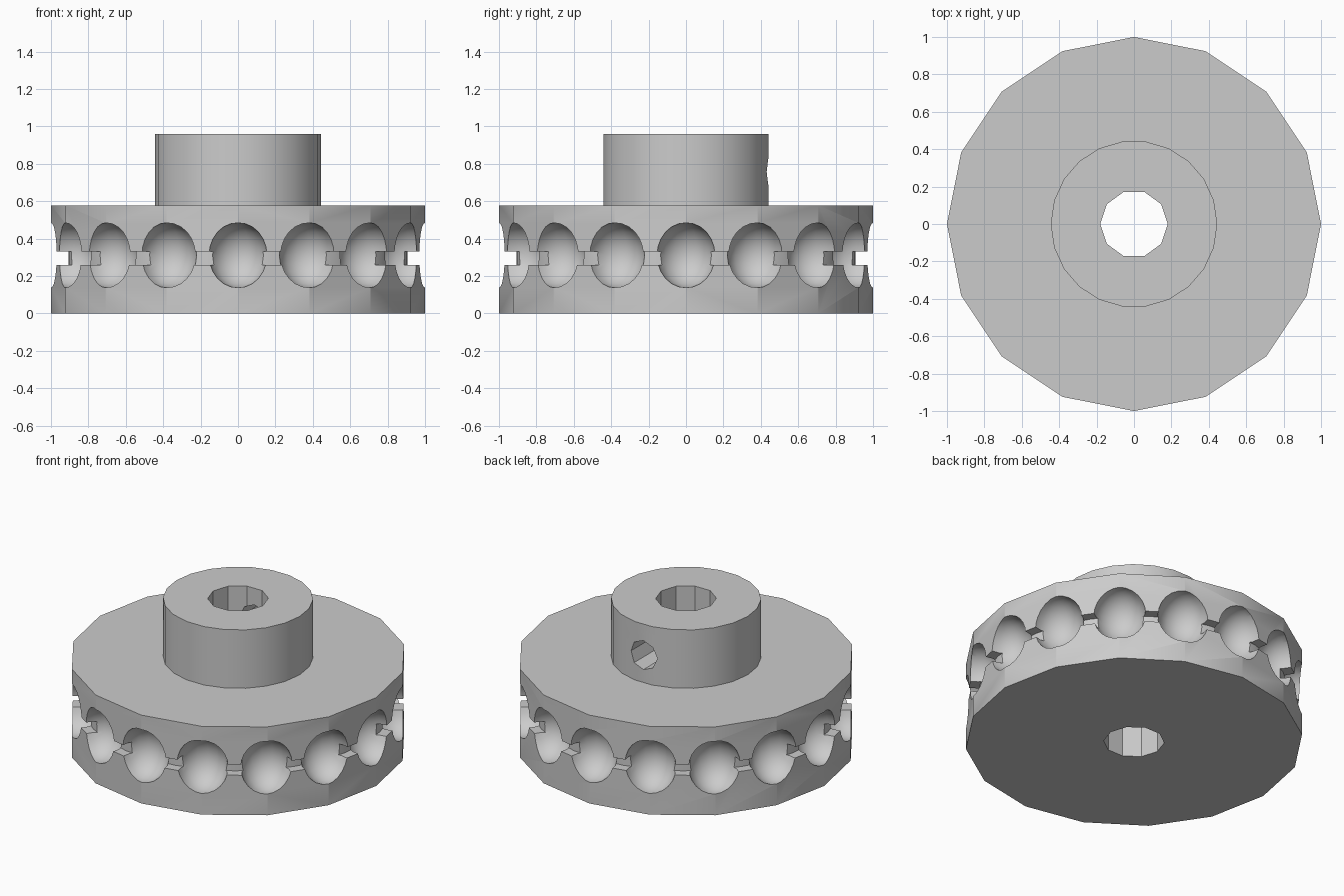
import bpy
import math
from mathutils import Matrix

if "Cube" in bpy.data.objects:
    bpy.data.objects.remove(bpy.data.objects["Cube"], do_unlink=True)

POCKETS = 16
DISC_TOP = 0.578
HUB_TOP = 0.96

grey = bpy.data.materials.new("plain_grey")
grey.use_nodes = True
colour = (0.6, 0.6, 0.6, 1)
grey.diffuse_color = colour
grey.node_tree.nodes["Principled BSDF"].inputs["Base Color"].default_value = colour


def cylinder(name, sides, radius, bottom, top):
    """Upright cylinder with one corner on the +x axis."""
    bpy.ops.mesh.primitive_cylinder_add(vertices=sides, radius=radius, depth=top - bottom)
    obj = bpy.context.object
    obj.name = name
    # Primitive corners start on +y, so turn them to +x
    obj.data.transform(Matrix.Translation((0, 0, (top + bottom) / 2))
                       @ Matrix.Rotation(-math.pi / 2, 4, "Z"))
    obj.data.materials.append(grey)
    return obj


def cut(target, cutter):
    """Subtract the cutter from the target, then discard the cutter."""
    cutter.hide_render = True
    mod = target.modifiers.new("cut", "BOOLEAN")
    mod.operation = "DIFFERENCE"
    mod.solver = "EXACT"
    mod.object = cutter
    bpy.ops.object.select_all(action="DESELECT")
    bpy.context.view_layer.objects.active = target
    target.select_set(True)
    bpy.ops.object.modifier_apply(modifier=mod.name)
    bpy.data.objects.remove(cutter, do_unlink=True)


def bead_cutters():
    """Ring of bead-shaped cutters joined into one object."""
    beads = []
    for i in range(POCKETS):
        bpy.ops.mesh.primitive_uv_sphere_add(segments=16, ring_count=12, radius=1)
        bead = bpy.context.object
        bead.data.transform(Matrix.Rotation(math.tau * i / POCKETS, 4, "Z")
                            @ Matrix.Translation((0.985, 0, 0.311))
                            @ Matrix.Diagonal((0.165, 0.158, 0.174, 1)))
        bead.data.materials.append(grey)
        beads.append(bead)
    for bead in beads:
        bead.select_set(True)
    bpy.context.view_layer.objects.active = beads[0]
    bpy.ops.object.join()
    return beads[0]


# Wheel with bead pockets, link groove and shaft hole
wheel = cylinder("pulley_wheel", POCKETS, 1.0, 0, DISC_TOP)
groove = cylinder("groove_cutter", 32, 1.2, 0.26, 0.33)
cut(groove, cylinder("groove_core", 32, 0.92, 0.1, 0.5))
cut(wheel, groove)
cut(wheel, bead_cutters())
cut(wheel, cylinder("wheel_bore_cutter", 10, 0.18, -0.2, 1.2))

# Hub with shaft hole and a set-screw hole through its back wall
hub = cylinder("hub", 22, 0.445, DISC_TOP, HUB_TOP)
cut(hub, cylinder("hub_bore_cutter", 10, 0.18, 0.2, 1.2))
screw = cylinder("set_screw_cutter", 8, 0.095, 0, 0.7)
screw.data.transform(Matrix.Translation((0, 0, 0.757))
                     @ Matrix.Rotation(-math.pi / 2, 4, "X"))
cut(hub, screw)

for part in (wheel, hub):
    bpy.ops.object.select_all(action="DESELECT")
    part.select_set(True)
    bpy.context.view_layer.objects.active = part
    bpy.ops.object.shade_smooth_by_angle(angle=math.radians(30))
